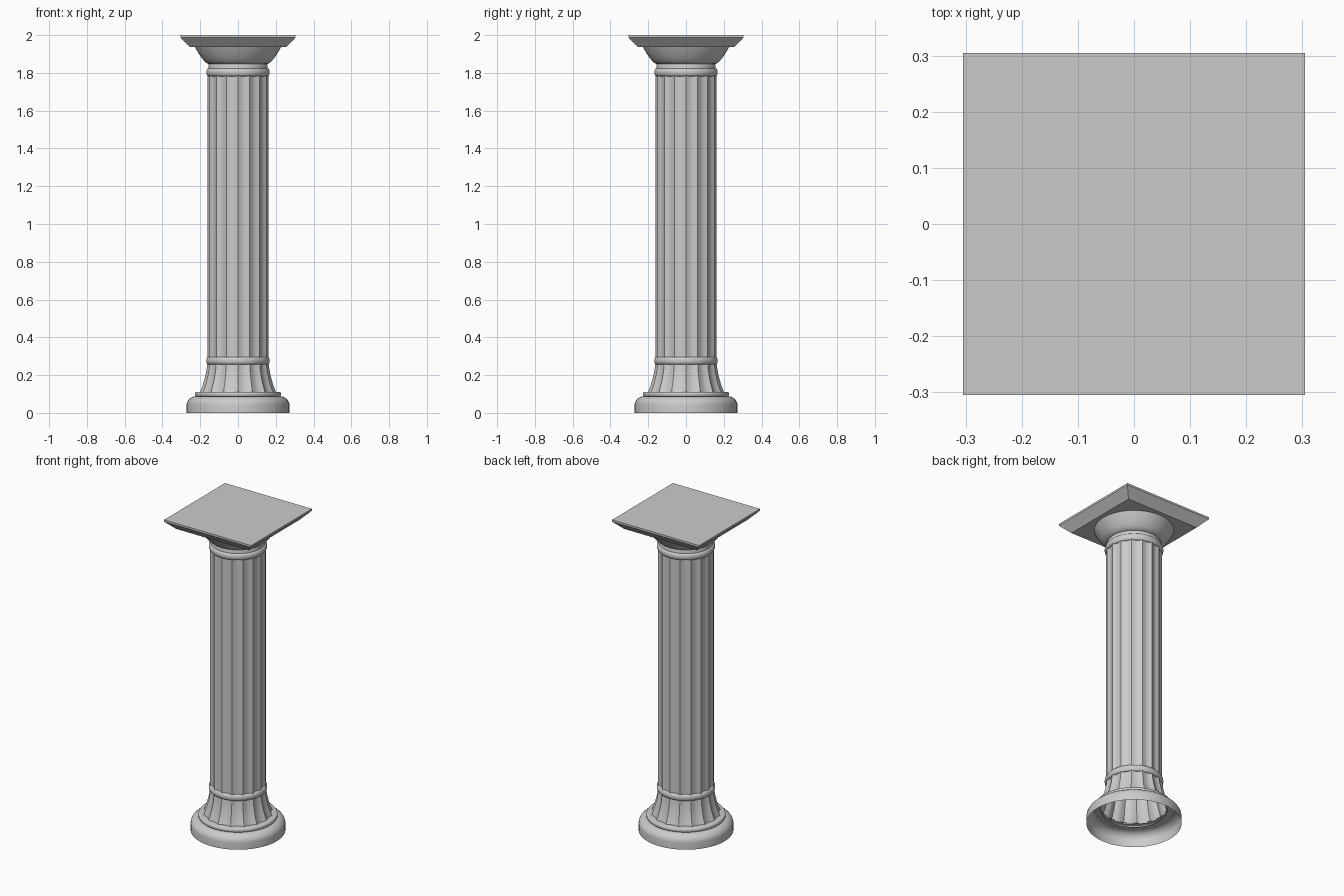
import bpy, bmesh, math

if "Cube" in bpy.data.objects:
    bpy.data.objects.remove(bpy.data.objects["Cube"])

SEG = 128
FLUTES = 16


def finish(name, bm, angle=35):
    bmesh.ops.recalc_face_normals(bm, faces=bm.faces)
    me = bpy.data.meshes.new(name)
    bm.to_mesh(me)
    bm.free()
    ob = bpy.data.objects.new(name, me)
    bpy.context.collection.objects.link(ob)
    bpy.context.view_layer.objects.active = ob
    ob.select_set(True)
    bpy.ops.object.shade_smooth_by_angle(angle=math.radians(angle))
    ob.select_set(False)
    return ob


def lathe(name, profile, flute=0.0):
    """Revolve (radius, z) points; flute is the depth of the concave channels."""
    bm = bmesh.new()
    rings = []
    for r, z in profile:
        ring = []
        for i in range(SEG):
            a = 2 * math.pi * i / SEG
            rr = r - flute * abs(math.sin(FLUTES * a / 2)) * r / 0.162
            ring.append(bm.verts.new((rr * math.cos(a), rr * math.sin(a), z)))
        rings.append(ring)
    for lo, hi in zip(rings, rings[1:]):
        for i in range(SEG):
            j = (i + 1) % SEG
            bm.faces.new((lo[i], lo[j], hi[j], hi[i]))
    return finish(name, bm)


def half_round(r_in, r_out, z0, z1, n=8):
    """Rounded band profile bulging outward between z0 and z1."""
    pts = [(r_in, z0)]
    for k in range(n + 1):
        t = math.pi * (k / n - 0.5)
        h = (z1 - z0) / 2
        pts.append((r_out - h * 0.6 * (1 - math.cos(t)), z0 + h + h * math.sin(t)))
    return pts + [(r_in, z1)]


# round foot, open underneath
lathe("base", [(.272, 0), (.272, .045), (.270, .056), (.263, .068),
               (.252, .079), (.238, .086), (.215, .088)])
lathe("base_ring", half_round(.190, .228, .086, .111))

# fluted flare and shaft
lathe("flared_foot", [(.203, .105), (.195, .125), (.186, .150), (.178, .176),
                      (.171, .205), (.166, .232), (.162, .262)], .010)
lathe("shaft", [(.162, .262), (.162, 1.80)], .010)

# collars around the shaft
lathe("lower_collar", half_round(.150, .168, .256, .296))
lathe("upper_collar", half_round(.150, .168, 1.782, 1.824))
lathe("neck", [(.157, 1.815), (.157, 1.838), (.153, 1.848)])

# bowl under the top slab
lathe("capital_bowl", [(.153, 1.847), (.164, 1.850), (.178, 1.862), (.193, 1.880),
                       (.207, 1.901), (.219, 1.920), (.228, 1.937)])

# square slab with sloped underside edges
bm = bmesh.new()
levels = []
for h, z in ((.254, 1.936), (.305, 1.988), (.305, 2.0)):
    levels.append([bm.verts.new((sx * h, sy * h, z))
                   for sx, sy in ((-1, -1), (1, -1), (1, 1), (-1, 1))])
bm.faces.new(levels[0][::-1])
bm.faces.new(levels[-1])
for lo, hi in zip(levels, levels[1:]):
    for i in range(4):
        j = (i + 1) % 4
        bm.faces.new((lo[i], lo[j], hi[j], hi[i]))
finish("top_slab", bm, 20)
